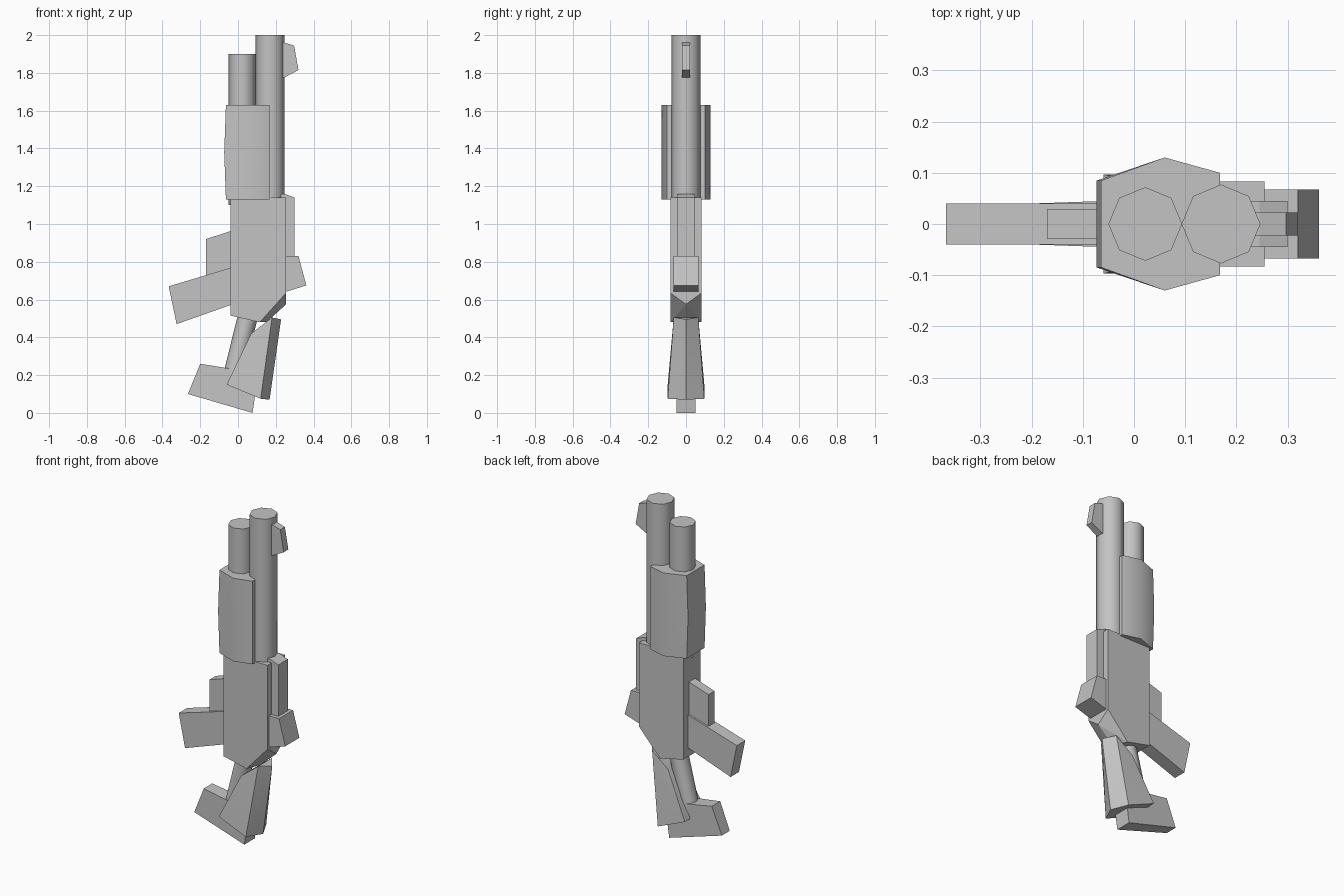
import bpy
import bmesh
from math import radians
from mathutils import Vector

cube = bpy.data.objects.get("Cube")
if cube:
    bpy.data.objects.remove(cube)

grey = bpy.data.materials.new("plain_grey")
grey.use_nodes = True
COLOUR = (0.55, 0.55, 0.55, 1)
grey.diffuse_color = COLOUR
grey.node_tree.nodes["Principled BSDF"].inputs["Base Color"].default_value = COLOUR


def finish(name, bm, smooth_angle=0):
    """Turn a bmesh into an object, smoothing edges below the angle."""
    bmesh.ops.recalc_face_normals(bm, faces=bm.faces)
    for face in bm.faces:
        face.smooth = smooth_angle > 0
    for edge in bm.edges:
        edge.smooth = edge.calc_face_angle(0) < radians(smooth_angle)
    mesh = bpy.data.meshes.new(name)
    bm.to_mesh(mesh)
    bm.free()
    mesh.materials.append(grey)
    obj = bpy.data.objects.new(name, mesh)
    bpy.context.collection.objects.link(obj)


def solid(name, half, smooth_angle=0):
    """Convex solid from (x, y, z) points, mirrored across y = 0."""
    bm = bmesh.new()
    for x, y, z in half:
        for side in ((1, -1) if y else (1,)):
            bm.verts.new((x, y * side, z))
    bmesh.ops.convex_hull(bm, input=bm.verts)
    bmesh.ops.dissolve_limit(bm, angle_limit=radians(1),
                             verts=bm.verts, edges=bm.edges)
    finish(name, bm, smooth_angle)


def slab(name, half_width, profile):
    """Side profile (x, z) given an even thickness."""
    solid(name, [(x, half_width, z) for x, z in profile])


def tube(name, radius, start, end):
    """Eight-sided rod between two (x, z) points."""
    a, b = (Vector((x, 0, z)) for x, z in (start, end))
    bm = bmesh.new()
    bmesh.ops.create_cone(bm, cap_ends=True, segments=8, radius1=radius,
                          radius2=radius, depth=(b - a).length)
    bm.transform((b - a).to_track_quat('Z', 'Y').to_matrix().to_4x4())
    bmesh.ops.translate(bm, verts=bm.verts, vec=(a + b) / 2)
    finish(name, bm, 50)


# Long tubes and the connecting rod
tube("main_barrel", 0.077, (0.17, 1.1), (0.17, 2.0))
tube("lower_tube", 0.072, (0.022, 1.1), (0.022, 1.9))
tube("stock_rod", 0.053, (0.057, 0.53), (-0.03, 0.18))

# Sliding grip, slightly bowed on its outer face
solid("sliding_grip", [p for z, x in ((1.13, -0.064), (1.38, -0.073), (1.63, -0.064))
                       for p in ((x, 0.085, z), (0.06, 0.13, z), (0.168, 0.1, z))], 40)

# Main body with a V-shaped sloping end
BODY = 0.083
solid("main_body", [(-0.04, BODY, 1.14), (0.255, BODY, 1.14), (-0.04, BODY, 0.515),
                    (0.115, BODY, 0.48), (0.255, BODY, 0.635),
                    (0.255, 0, 0.575), (0.15, 0, 0.48)])

# Blocks attached to the body and barrel
slab("top_rail", 0.045, [(0.2, 1.16), (0.245, 1.16), (0.3, 1.14), (0.3, 0.7), (0.2, 0.7)])
slab("rear_block", 0.067, [(0.2, 0.83), (0.32, 0.83), (0.362, 0.675), (0.25, 0.64), (0.2, 0.66)])
slab("front_sight", 0.022, [(0.22, 1.96), (0.245, 1.96), (0.297, 1.945),
                            (0.32, 1.815), (0.245, 1.775), (0.22, 1.775)])
slab("trigger_block", 0.029, [(0, 0.975), (-0.17, 0.92), (-0.17, 0.7), (0, 0.7)])
slab("hand_grip", 0.04, [(0, 0.78), (-0.367, 0.67), (-0.325, 0.47), (0, 0.585)])

# Stock end, narrowing away from the rod
solid("stock_foot", [(x, 0.047 + 0.035 * x, z) for x, z in
                     ((-0.2, 0.26), (0.107, 0.21), (0.077, 0), (-0.265, 0.1))])

# Flared stock blade with a ridge along its outer side
solid("stock_blade", [(-0.06, 0.097, 0.15), (0.12, 0.097, 0.075), (0.18, 0.065, 0.505),
                      (0.07, 0.07, 0.42), (0.228, 0, 0.495), (0.167, 0, 0.07)], 40)
